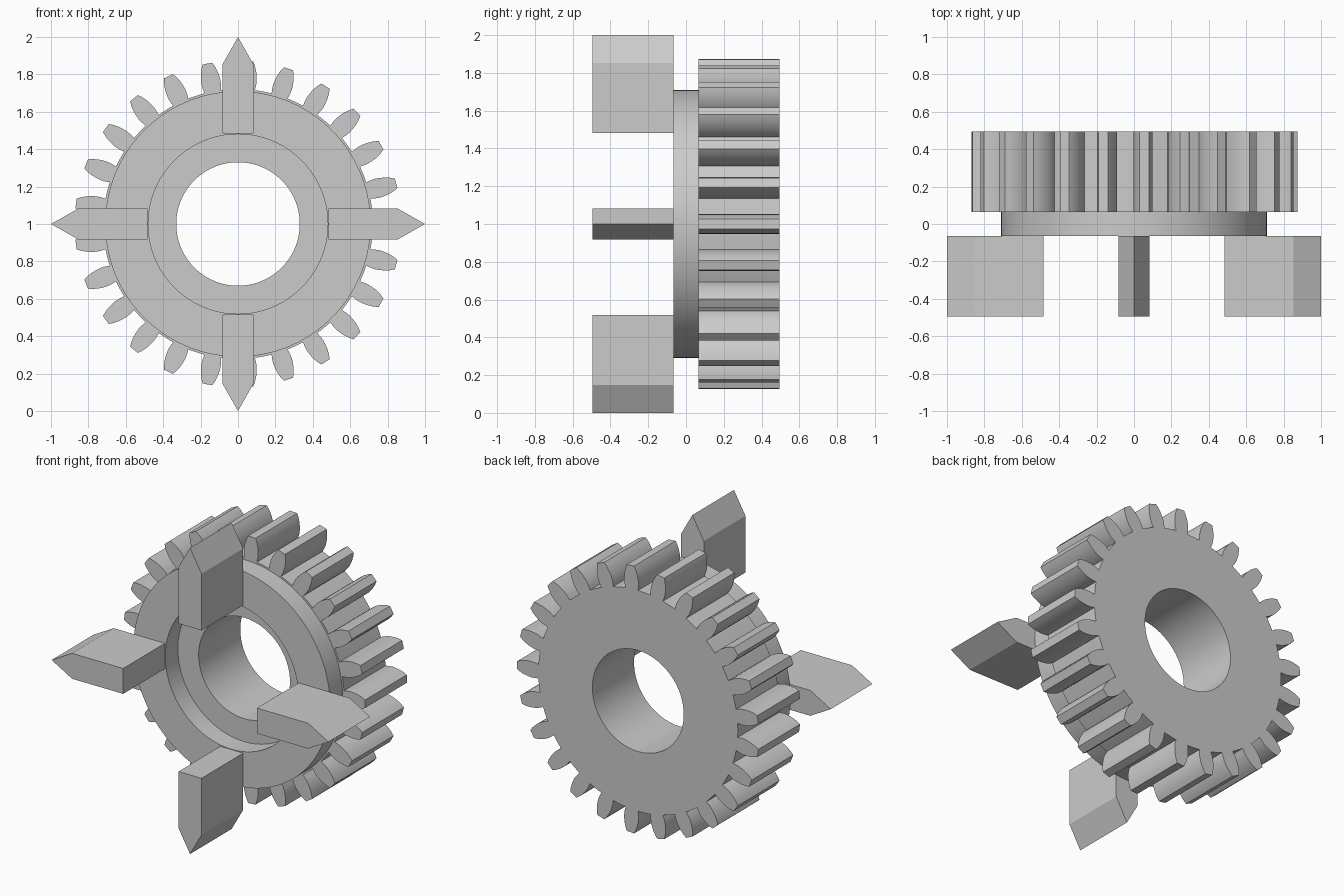
import bpy, bmesh
from math import sin, cos, pi, radians
from mathutils import Vector

if "Cube" in bpy.data.objects:
    bpy.data.objects.remove(bpy.data.objects["Cube"], do_unlink=True)

CENTRE_Z = 1.0
TEETH = 25

grey = bpy.data.materials.new("plain grey")
grey.use_nodes = True
grey.diffuse_color = (0.6, 0.6, 0.6, 1)
grey.node_tree.nodes["Principled BSDF"].inputs["Base Color"].default_value = (0.6, 0.6, 0.6, 1)


def circle(radius, count=120):
    return [(radius * cos(2 * pi * i / count), radius * sin(2 * pi * i / count))
            for i in range(count)]


def rotate(points, angle):
    return [(u * cos(angle) - v * sin(angle), u * sin(angle) + v * cos(angle))
            for u, v in points]


def extrude_part(name, loops, front, back, smooth=True):
    """Fill closed x-z outlines (later loops are holes) and extrude along y."""
    bm = bmesh.new()
    edges = []
    for loop in loops:
        verts = [bm.verts.new((x, front, z + CENTRE_Z)) for x, z in loop]
        edges += [bm.edges.new((v, verts[(i + 1) % len(verts)]))
                  for i, v in enumerate(verts)]
    bmesh.ops.triangle_fill(bm, use_beauty=True, use_dissolve=False, edges=edges)
    result = bmesh.ops.extrude_face_region(bm, geom=bm.faces[:], use_keep_orig=True)
    moved = [g for g in result["geom"] if isinstance(g, bmesh.types.BMVert)]
    bmesh.ops.translate(bm, verts=moved, vec=Vector((0, back - front, 0)))
    bmesh.ops.recalc_face_normals(bm, faces=bm.faces[:])
    mesh = bpy.data.meshes.new(name)
    bm.to_mesh(mesh)
    bm.free()
    mesh.materials.append(grey)
    obj = bpy.data.objects.new(name, mesh)
    bpy.context.collection.objects.link(obj)
    if smooth:
        bpy.ops.object.select_all(action='DESELECT')
        obj.select_set(True)
        bpy.context.view_layer.objects.active = obj
        bpy.ops.object.shade_smooth_by_angle(angle=radians(30))
    return obj


# Toothed wheel: one leaf-shaped tooth (radius, half width) repeated round the rim
flank = [(0.72, 0.045), (0.745, 0.05), (0.77, 0.052), (0.795, 0.05),
         (0.82, 0.046), (0.85, 0.037), (0.873, 0.026)]
tooth = [(r, -w) for r, w in flank] + [(r, w) for r, w in reversed(flank)]
outline = []
for i in range(TEETH):
    outline += rotate(tooth, 2 * pi * i / TEETH)
    outline += rotate([(0.721, 0)], 2 * pi * (i + 0.5) / TEETH)
extrude_part("gear_wheel", [outline, circle(0.33)], 0.065, 0.495)

# Raised collar on the front of the wheel
extrude_part("collar", [circle(0.71), circle(0.48)], -0.065, 0.065)

# Four pointed dog teeth standing on the collar
dog = [(0.483, -0.083), (0.853, -0.083), (1.0, 0), (0.853, 0.083), (0.483, 0.083)]
for i, side in enumerate(("left", "top", "right", "bottom")):
    extrude_part(side + "_dog_tooth", [rotate(dog, i * pi / 2)], -0.495, -0.065, smooth=False)
